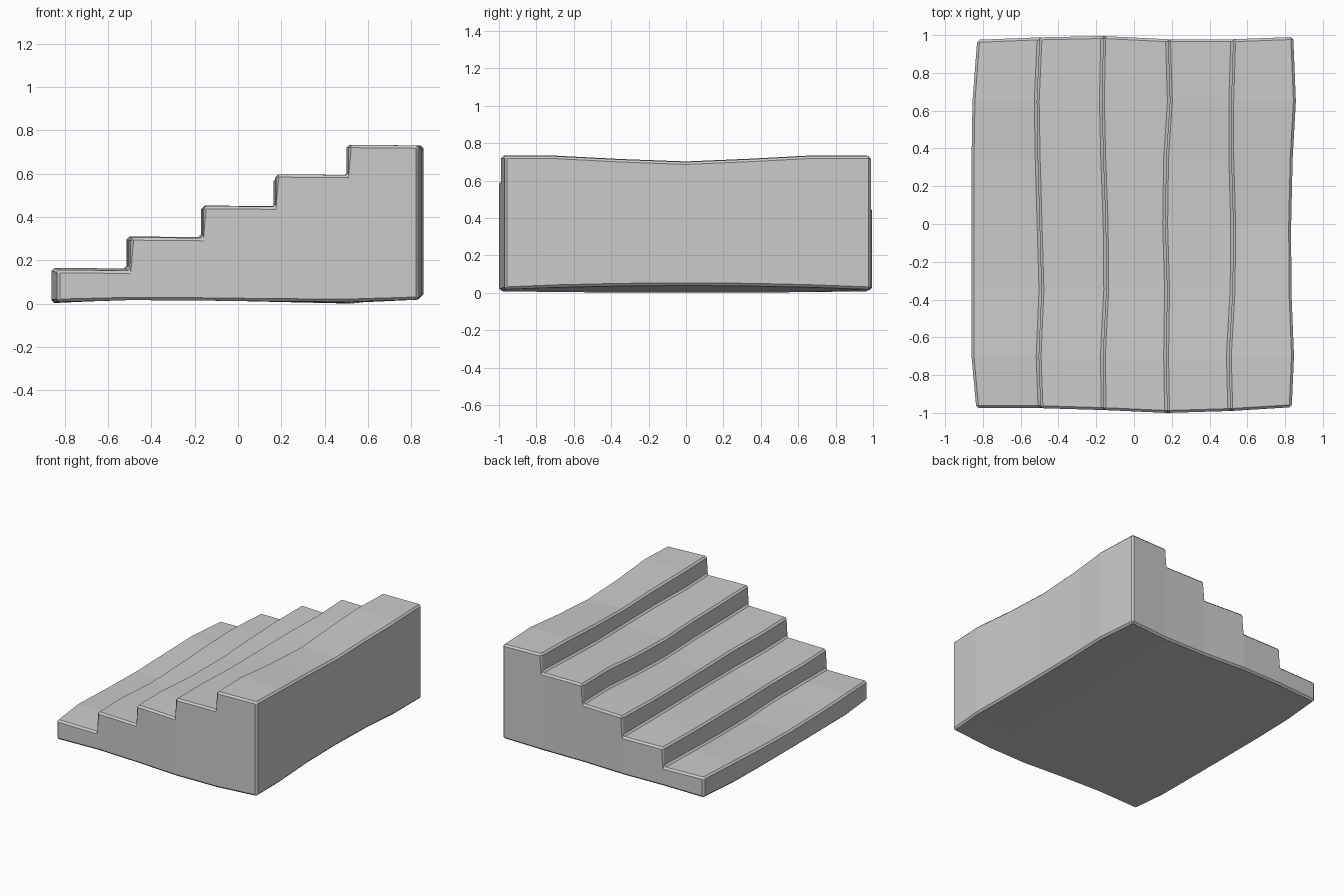
import bpy, bmesh
from mathutils import Vector

if "Cube" in bpy.data.objects:
    bpy.data.objects.remove(bpy.data.objects["Cube"])

# Stations along the depth, with the hand-carved wobble of every riser line
YS = [-1.0, -0.7, -0.35, 0.0, 0.35, 0.65, 1.0]
LINES = [
    [-0.835, -0.86, -0.86, -0.86, -0.86, -0.855, -0.83],   # low end
    [-0.495, -0.505, -0.49, -0.50, -0.51, -0.515, -0.50],
    [-0.16, -0.165, -0.147, -0.15, -0.163, -0.17, -0.163],
    [0.175, 0.17, 0.175, 0.165, 0.17, 0.19, 0.18],
    [0.51, 0.502, 0.522, 0.525, 0.515, 0.515, 0.525],
    [0.835, 0.847, 0.833, 0.832, 0.84, 0.857, 0.843],      # tall end
]
HEIGHTS = [0.165, 0.31, 0.453, 0.597, 0.733]
DIPS = [
    [0.01, 0, 0.012, 0.018, 0.01, 0, 0.004],
    [0.004, 0.006, 0.015, 0.012, 0.004, 0, 0.006],
    [0.002, 0.004, 0.012, 0.016, 0.01, 0.004, 0],
    [0, 0.004, 0.012, 0.018, 0.012, 0.004, 0],
    [0, 0, 0.018, 0.031, 0.016, 0, 0],
]
FRONT = [-0.975, -0.975, -0.985, -1.0, -0.99, -0.97]       # bowed end faces
BACK = [0.975, 0.988, 0.995, 0.978, 0.978, 0.99]
BASE = [0.008, 0.016, 0.014, 0.01, 0.008, 0.018]
SAG = [-0.006, 0.003, 0.002, -0.002, -0.008, 0.022]
N = len(HEIGHTS)

bm = bmesh.new()
sections = []
for j, y in enumerate(YS):
    def pt(i, z):
        yy = FRONT[i] if j == 0 else BACK[i] if j == len(YS) - 1 else y
        return bm.verts.new(Vector((LINES[i][j], yy, z)))
    bottom = [pt(i, BASE[i] + SAG[i] * (1 - y * y)) for i in range(N + 1)]
    near, far = [], []
    for i in range(N):
        z = HEIGHTS[i] - DIPS[i][j]
        near.append(pt(i, z))            # nosing
        far.append(pt(i + 1, z - 0.003))  # back of tread
    sections.append((bottom, near, far))

# Skin: underside, treads, risers and the tall back
for (b0, n0, f0), (b1, n1, f1) in zip(sections, sections[1:]):
    for i in range(N):
        bm.faces.new((b0[i], b1[i], b1[i + 1], b0[i + 1]))
        bm.faces.new((n0[i], f0[i], f1[i], n1[i]))
        lo0, lo1 = (f0[i - 1], f1[i - 1]) if i else (b0[0], b1[0])
        bm.faces.new((lo0, n0[i], n1[i], lo1))
    bm.faces.new((b0[N], b1[N], f1[N - 1], f0[N - 1]))

# Stepped end faces
for bottom, near, far in (sections[0], sections[-1]):
    for i in range(N):
        loop = [bottom[i], bottom[i + 1], far[i], near[i]]
        if i:
            loop.append(far[i - 1])
        bm.faces.new(loop)

bmesh.ops.recalc_face_normals(bm, faces=bm.faces)
mesh = bpy.data.meshes.new("stair_block")
bm.to_mesh(mesh)
bm.free()
stairs = bpy.data.objects.new("stair_block", mesh)
bpy.context.collection.objects.link(stairs)

# Worn stone edges
bevel = stairs.modifiers.new("worn_edges", 'BEVEL')
bevel.width = 0.013
bevel.segments = 1
bevel.limit_method = 'ANGLE'
bevel.angle_limit = 0.7
